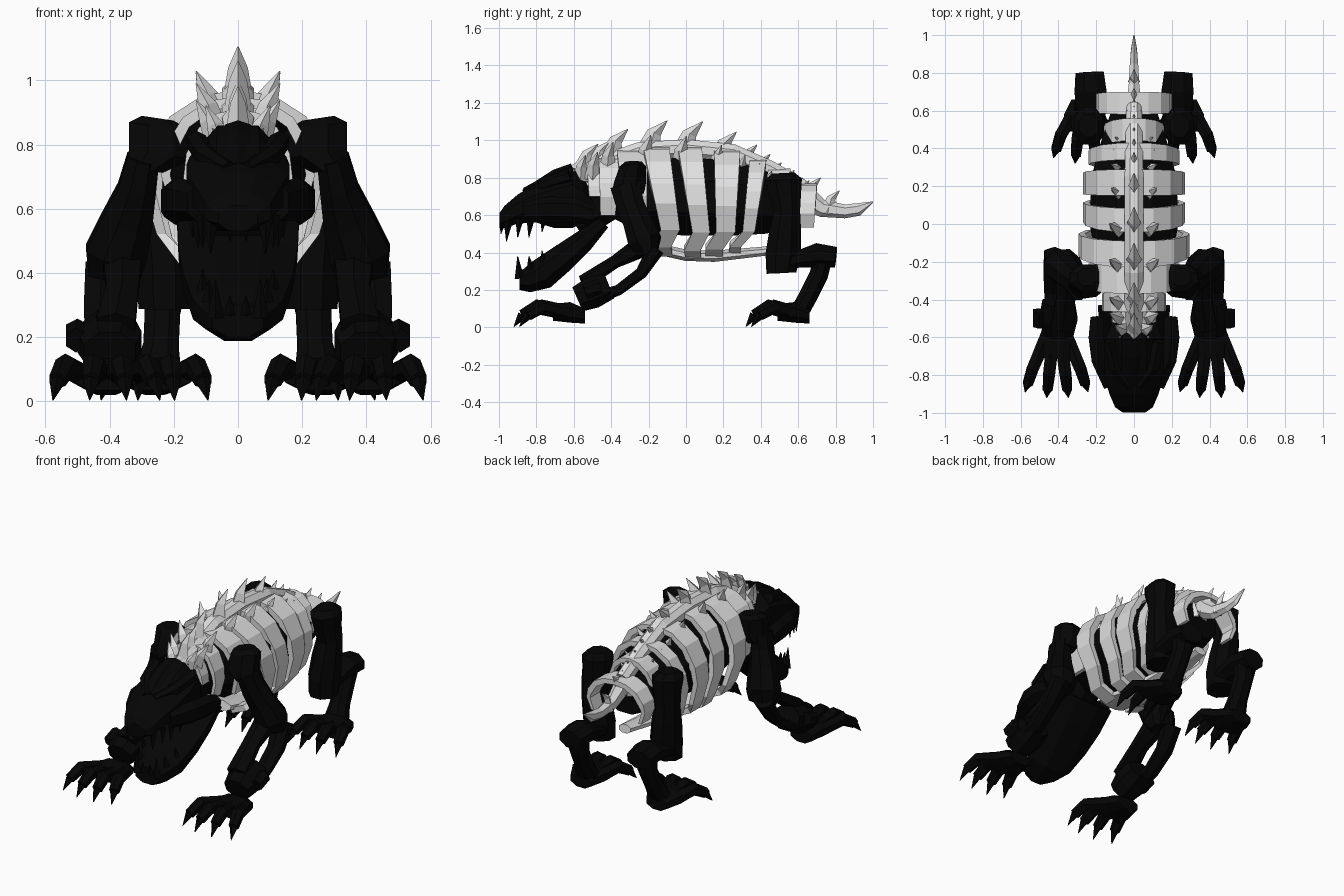
import bpy, bmesh, math
from mathutils import Vector


def material(name, v):
    m = bpy.data.materials.new(name)
    m.diffuse_color = (v, v, v, 1)
    return m


BLACK = material("black_hide", 0.0015)
BONE = material("pale_bone", 0.74)


def finish(name, bm, mat):
    bmesh.ops.recalc_face_normals(bm, faces=bm.faces[:])
    me = bpy.data.meshes.new(name)
    bm.to_mesh(me)
    bm.free()
    me.materials.append(mat)
    ob = bpy.data.objects.new(name, me)
    bpy.context.collection.objects.link(ob)
    return ob


def add_tube(bm, path, n, axis=None, mirror=1):
    """Loft n-sided sections (x, y, z, half width, half depth) along a path."""
    pts = [Vector(p[:3]) for p in path]
    off = 0 if n == 4 else math.pi / n
    k = 1 / math.cos(off)
    rings = []
    for i, p in enumerate(path):
        t = Vector(axis) if axis else pts[min(i + 1, len(pts) - 1)] - pts[max(i - 1, 0)]
        t.normalize()
        u = (Vector((1, 0, 0)) - t * t.x).normalized()
        v = t.cross(u)
        ring = []
        for j in range(n):
            a = 2 * math.pi * j / n + off
            c = pts[i] + u * (math.cos(a) * p[3] * k) + v * (math.sin(a) * p[4] * k)
            ring.append(bm.verts.new((c.x * mirror, c.y, c.z)))
        rings.append(ring)
    for a, b in zip(rings, rings[1:]):
        for j in range(n):
            bm.faces.new((a[j], a[(j + 1) % n], b[(j + 1) % n], b[j]))
    bm.faces.new(rings[0])
    bm.faces.new(rings[-1])


def part(name, mat, paths, n=8, axis=None, both=False):
    for s in ((1, -1) if both else (1,)):
        bm = bmesh.new()
        for p in paths:
            add_tube(bm, p, n, axis, s)
        label = name if not both else name + ("_left" if s > 0 else "_right")
        finish(label, bm, mat)


# Rib hoops: half profile as (width fraction, height fraction)
ARCH = [(0, 1), (.38, .97), (.72, .86), (.95, .66), (1, .48), (.86, .24), (.62, .08), (.25, 0)]


def rib(name, ytop, ylow, half, W, zt, zb, keep=8):
    prof = ARCH[:keep]
    full = [(-x, z) for x, z in reversed(prof[1:])] + prof
    bm = bmesh.new()
    rows = []
    for fx, fz in full:
        y = ytop + (ylow - ytop) * (1 - fz) - (.06 if fz < .1 else 0)
        h = half * (1 - .35 * (1 - fz))
        x, z = fx * W, zb + (zt - zb) * fz
        zi = z + (.03 if fz < .2 else -.03 if fz > .6 else 0)
        rows.append([bm.verts.new(c) for c in (
            (x, y - h, z), (x, y + h, z), (x * .88, y + h, zi), (x * .88, y - h, zi))])
    for a, b in zip(rows, rows[1:]):
        for j in range(4):
            bm.faces.new((a[j], a[(j + 1) % 4], b[(j + 1) % 4], b[j]))
    bm.faces.new(rows[0])
    bm.faces.new(rows[-1])
    finish(name, bm, BONE)


RIBS = [("neck_plate", -.49, -.48, .04, .12, .86, .55, 5),
        ("collar_rib", -.41, -.42, .055, .17, .91, .5, 6),
        ("shoulder_rib", -.29, -.26, .08, .24, .95, .48, 6),
        ("chest_rib", -.16, -.06, .07, .295, .97, .38, 8),
        ("middle_rib", .02, .1, .064, .27, .97, .36, 8),
        ("rear_rib", .22, .21, .07, .27, .95, .37, 8),
        ("waist_rib", .385, .32, .045, .24, .9, .39, 8),
        ("loin_plate", .5, .44, .06, .16, .85, .45, 5),
        ("pelvis_band", .64, .64, .06, .2, .77, .46, 6)]
for r in RIBS:
    rib(*r)

# Dark trunk inside the ribs
part("trunk", BLACK, [[(0, -.42, .7, .1, .1), (0, -.25, .7, .19, .19), (0, 0, .7, .235, .21),
                       (0, .25, .69, .225, .2), (0, .42, .67, .18, .17), (0, .6, .63, .12, .1)]],
     n=8, axis=(0, 1, 0))

# Backbone, breastbone and tail
part("backbone", BONE, [[(0, -.6, .79, .035, .045), (0, -.45, .87, .05, .05),
                         (0, -.25, .94, .05, .05), (0, 0, .955, .05, .05), (0, .25, .93, .05, .05),
                         (0, .45, .84, .045, .05), (0, .62, .74, .04, .05)]])
part("breastbone", BONE, [[(0, -.2, .43, .09, .03), (0, 0, .385, .1, .03), (0, .15, .38, .09, .03),
                           (0, .4, .405, .06, .025), (0, .6, .43, .04, .025)]])
part("tail", BONE, [[(0, .58, .76, .04, .05), (0, .66, .68, .035, .05), (0, .73, .635, .028, .04),
                     (0, .85, .62, .022, .032), (0, .92, .63, .016, .03), (0, 1, .67, .003, .003)]],
     n=6)

# Back spikes: tip y, tip z, size, sideways reach
SPIKES = [(-.54, .9, .7, .08), (-.47, .98, .85, .1), (-.4, 1.0, .9, .13), (-.31, 1.06, 1, .13),
          (-.1, 1.105, 1.1, .13), (.09, 1.1, 1.1, .13), (.27, 1.045, 1, .12), (.38, .976, .8, .12),
          (.45, .925, .7, .11), (.51, .88, .65, .1), (.58, .84, .65, .08), (.66, .785, .6, .06),
          (.72, .8, .75, .03), (.82, .73, .65, .02)]
for i, (y, z, s, side) in enumerate(SPIKES):
    spikes = [[(0, y - .1 * s, z - .19 * s, .05 * s, .075 * s),
               (0, y - .065 * s, z - .06 * s, .028 * s, .035 * s), (0, y, z, .002, .002)]]
    if side > .05:
        for d in (-1, 1):
            spikes.append([(d * side * .5, y - .11 * s, z - .23 * s, .04 * s, .05 * s),
                           (d * side * .72, y - .105 * s, z - .14 * s, .03 * s, .032 * s),
                           (d * side, y - .08 * s, z - .07 * s, .002, .002)])
    part("spike_cluster_%02d" % i, BONE, spikes, n=4)


# Skull and jaw
def head_section(y, w, zb, zt):
    return (0, y, (zb + zt) / 2, w, (zt - zb) / 2)


part("skull", BLACK, [[head_section(*h) for h in (
    (-.49, .1, .58, .7), (-.55, .13, .56, .8), (-.61, .15, .53, .86), (-.7, .16, .53, .825),
    (-.8, .16, .56, .77), (-.9, .13, .555, .71), (-.97, .1, .53, .65), (-.998, .06, .53, .61))]],
    n=8, axis=(0, -1, 0))
part("brow", BLACK, [[(.03, -.86, .725, .02, .02), (.1, -.76, .765, .03, .03),
                      (.13, -.62, .81, .03, .03)]], n=6, both=True)
part("crown_ridge", BLACK, [[(0, -.85, .735, .02, .015), (0, -.7, .825, .04, .02),
                             (0, -.61, .862, .04, .015)]], n=4)
part("cheek", BLACK, [[(.13, -.86, .62, .03, .05), (.185, -.72, .63, .04, .06),
                       (.2, -.6, .625, .04, .06), (.195, -.5, .6, .035, .045)]], n=6, both=True)
part("jaw", BLACK, [[(0, -.44, .56, .19, .035), (0, -.55, .46, .185, .06), (0, -.66, .37, .17, .075),
                     (0, -.77, .285, .14, .085), (0, -.85, .25, .1, .065), (0, -.89, .25, .08, .05)]])
part("throat", BLACK, [[(0, -.6, .56, .11, .1), (0, -.42, .68, .1, .11)]])


# Teeth: (x, y, root z, tip z, radius)
def teeth(name, rows):
    part(name, BLACK, [[(x, y, z0, r, r), (x, y - .01, z1, .002, .002)] for x, y, z0, z1, r in rows],
         n=4, both=True)


teeth("upper_teeth", [(.025, -.98, .56, .5, .016), (.085, -.95, .57, .46, .025),
                      (.11, -.89, .58, .48, .022), (.125, -.83, .59, .48, .024),
                      (.14, -.76, .59, .51, .02)])
teeth("lower_teeth", [(.025, -.89, .27, .33, .016), (.07, -.89, .26, .38, .026),
                      (.09, -.83, .31, .38, .022), (.11, -.76, .34, .41, .02)])

# Front legs
part("shoulder", BLACK, [[(.25, -.28, .882, .05, .045), (.24, -.285, .855, .1, .07),
                          (.24, -.3, .77, .1, .085), (.29, -.31, .72, .055, .085)]],
     axis=(.15, 0, -1), both=True)
part("upper_arm", BLACK, [[(.295, -.325, .76, .05, .08), (.315, -.3, .66, .06, .075),
                           (.345, -.26, .56, .08, .075), (.38, -.22, .46, .095, .09),
                           (.385, -.2, .39, .08, .05)]], both=True)
part("forearm_bones", BLACK, [
    [(.36, -.24, .43, .06, .05), (.36, -.38, .35, .05, .03), (.38, -.55, .24, .06, .035)],
    [(.42, -.16, .42, .055, .04), (.43, -.24, .29, .05, .028), (.43, -.36, .2, .045, .025),
     (.42, -.5, .15, .05, .03)]], n=6, both=True)
part("wrist_cuff", BLACK, [[(.4, -.41, .22, .085, .07), (.4, -.5, .185, .1, .085),
                            (.4, -.58, .15, .08, .07)]], both=True)
part("wrist_knob", BLACK, [[(.5, -.46, .22, .035, .035), (.505, -.54, .19, .03, .035)]],
     n=6, both=True)

# Hind legs
part("thigh", BLACK, [[(.24, .52, .825, .05, .06), (.24, .52, .79, .08, .1),
                       (.24, .53, .71, .075, .085), (.25, .54, .62, .07, .07),
                       (.24, .53, .52, .08, .085), (.23, .52, .4, .085, .095),
                       (.23, .51, .29, .08, .08)]], axis=(0, .05, -1), both=True)
part("calf", BLACK, [[(.23, .48, .34, .08, .055), (.23, .6, .365, .075, .045),
                      (.23, .7, .385, .085, .065), (.235, .8, .375, .075, .055)]], both=True)
part("hind_shin", BLACK, [[(.23, .74, .4, .075, .05), (.235, .71, .28, .055, .05),
                           (.24, .655, .17, .055, .05), (.25, .6, .07, .075, .05)]], both=True)


# Paws with splayed clawed toes
def paw(name, cx, y, reach, palm):
    part(name + "_palm", BLACK, [[(cx, y + .08, .06, .07, .04), (cx, y, .08, palm, .055),
                                  (cx, y - .09, .08, palm * 1.05, .045)]],
         axis=(0, -1, 0), both=True)
    toes, claws = [], []
    for dx, dy in ((-.16, .03), (-.06, 0), (.05, 0), (.16, .03)):
        tip = y - reach + dy
        knuckle = (cx + dx * .8, tip + .12, .11, .032, .034)
        end = (cx + dx * .95, tip + .045, .065, .026, .026)
        toes.append([(cx + dx * .4, y, .075, .033, .035), knuckle, end])
        claws.append([end, (cx + dx * 1.04, tip, .004, .002, .002)])
    part(name + "_toes", BLACK, toes, n=6, both=True)
    part(name + "_claws", BLACK, claws, n=4, both=True)


paw("front_paw", .41, -.62, .3, .1)
paw("hind_paw", .26, .58, .26, .11)
